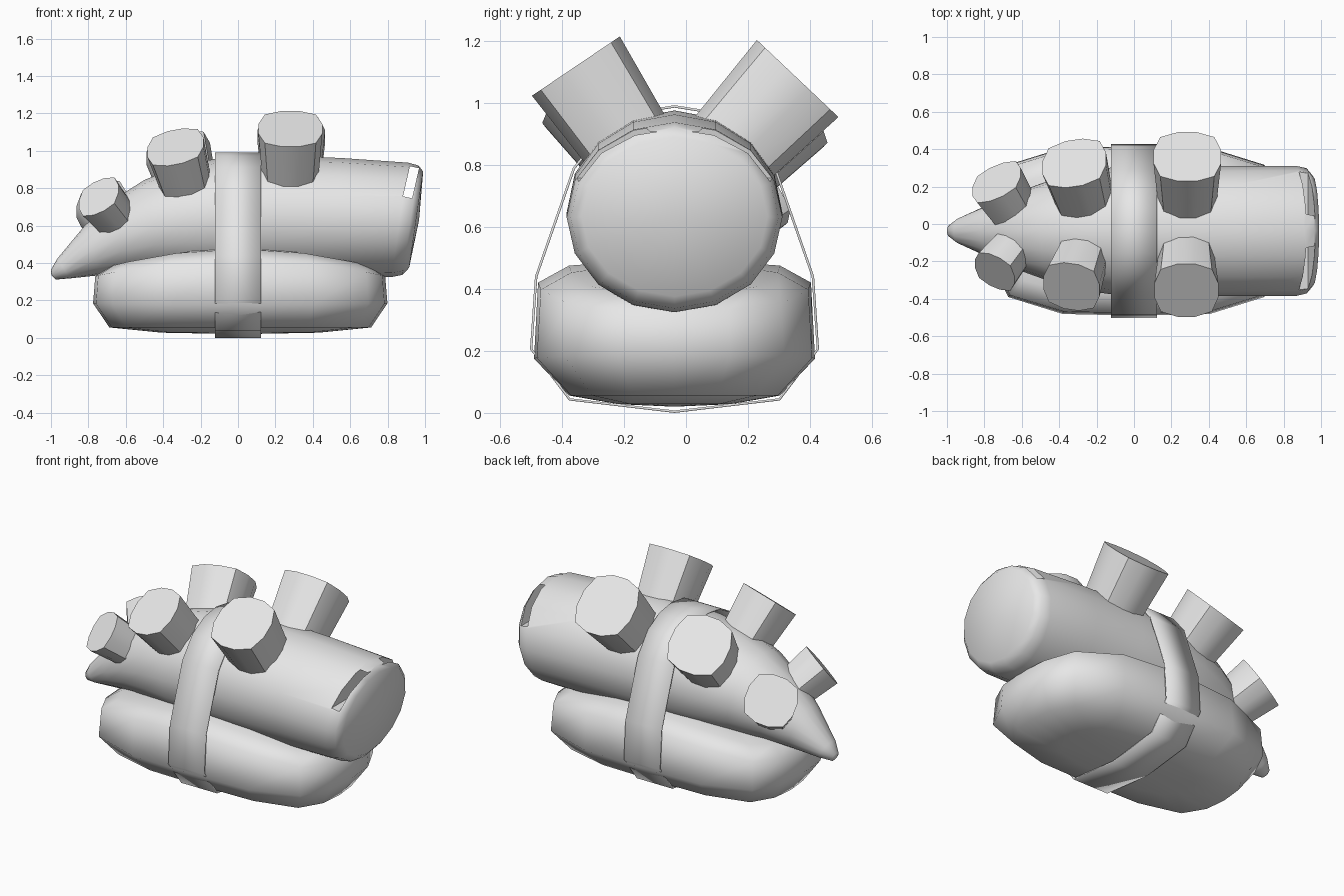
import bpy, bmesh, math
from mathutils import Vector

if "Cube" in bpy.data.objects:
    bpy.data.objects.remove(bpy.data.objects["Cube"])

YC = -0.037  # shared centre line of body, base and strap
grey = bpy.data.materials.new("light_grey")
grey.diffuse_color = (0.8, 0.8, 0.8, 1)
grey.use_nodes = True
grey.node_tree.nodes["Principled BSDF"].inputs["Base Color"].default_value = grey.diffuse_color


def finish(name, bm, angle):
    bmesh.ops.recalc_face_normals(bm, faces=bm.faces)
    me = bpy.data.meshes.new(name)
    bm.to_mesh(me)
    bm.free()
    me.materials.append(grey)
    me.shade_smooth()
    me.set_sharp_from_angle(angle=math.radians(angle))
    ob = bpy.data.objects.new(name, me)
    bpy.context.collection.objects.link(ob)
    return ob


def loft(name, rings, angle, start=None, end=None):
    """Skin closed rings; each end is a flat cap or a fan to a point."""
    bm = bmesh.new()
    vs = [[bm.verts.new(p) for p in r] for r in rings]
    n = len(vs[0])
    for a, b in zip(vs, vs[1:]):
        for i in range(n):
            bm.faces.new((a[i], a[(i + 1) % n], b[(i + 1) % n], b[i]))
    for r, tip in ((vs[0], start), (vs[-1], end)):
        if tip is None:
            bm.faces.new(r)
        else:
            t = bm.verts.new(tip)
            for i in range(n):
                bm.faces.new((r[i], r[(i + 1) % n], t))
    return finish(name, bm, angle)


# Tapered body: top x,z / bottom x,z / half width
sections = [
    (-1.0, .365, -.975, .312, .03), (-.965, .425, -.90, .318, .07),
    (-.82, .60, -.74, .335, .14), (-.68, .73, -.58, .35, .205),
    (-.50, .845, -.40, .345, .27), (-.32, .915, -.25, .33, .315),
    (-.12, .958, -.08, .32, .342), (.2, .975, .18, .315, .348),
    (.55, .962, .5, .32, .348), (.91, .937, .82, .325, .348),
    (.965, .922, .88, .337, .335), (.99, .89, .915, .375, .30),
]
rings = []
for tx, tz, bx, bz, ry in sections:
    c, h = Vector(((tx + bx) / 2, YC, (tz + bz) / 2)), Vector(((tx - bx) / 2, 0, (tz - bz) / 2))
    rings.append([c + h * math.cos(a) + Vector((0, ry * math.sin(a), 0))
                  for a in (math.tau * i / 16 for i in range(16))])
body = loft("body", rings, 50, start=(-.998, YC, .335), end=(.968, YC, .63))

# Slot running across the blunt end of the body
bpy.ops.mesh.primitive_cube_add(size=1, location=(.925, YC, .832), rotation=(0, math.radians(13), 0))
cutter = bpy.context.object
cutter.name = "slot_cutter"
cutter.scale = (.05, 1.2, .165)
cutter.hide_render = True
cutter.hide_set(True)
cutter.data.materials.append(grey)
cut = body.modifiers.new("slot", 'BOOLEAN')
cut.operation, cut.solver, cut.object = 'DIFFERENCE', 'EXACT', cutter

# Rounded base: one quarter of the plan, mirrored round
quarter = [(1, 0), (.98, .4), (.87, .78), (.5, .98), (0, 1)]
plan = quarter + [(-x, y) for x, y in quarter[-2::-1]]
plan += [(x, -y) for x, y in plan[-2:0:-1]]
rings = []
# height, half length, half width, drop toward the ends
for z, rx, ry, drop in [(.028, .42, .18, 0), (.056, .70, .34, 0), (.175, .787, .453, -.01),
                        (.42, .775, .44, .09), (.475, .69, .34, .09), (.485, .38, .2, .05)]:
    rings.append([(.012 + x * rx, YC + y * ry, z - drop * x * x) for x, y in plan])
loft("base", rings, 60, start=(.012, YC, .02), end=(.012, YC, .485))

# Strap wrapped round body and base
half = [(0, 0), (.34, .04), (.466, .205), (.45, .44), (.328, .79), (.23, .912), (.12, .973), (0, .992)]
loop = half + [(-y, z) for y, z in half[-2:0:-1]]
bm = bmesh.new()
edges = [[bm.verts.new((x, YC + y, z)) for y, z in loop] for x in (-.122, .122)]
n = len(loop)
for i in range(n):
    j = (i + 1) % n
    bm.faces.new((edges[0][i], edges[0][j], edges[1][j], edges[1][i]))
strap = finish("strap", bm, 32)
thick = strap.modifiers.new("thickness", 'SOLIDIFY')
thick.thickness, thick.offset = .008, -1


# Flared stubs with a rounded-square section
def stub(name, centre, normal, r, length):
    centre, w = Vector(centre), Vector(normal).normalized()
    u = (Vector((1, 0, 0)) - w * w.x).normalized()
    v = w.cross(u)
    ring = []
    for i in range(12):
        a = math.tau * (i + .5) / 12
        c, s = math.cos(a), math.sin(a)
        k = (abs(c) ** 3 + abs(s) ** 3) ** (-1 / 3)
        ring.append((u * c + v * s) * k)
    loft(name, [[centre - w * length + p * r * .82 for p in ring],
                [centre + p * r for p in ring]], 40)


stub("large_stub_front", (.28, -.355, 1.118), (0, -.56, .83), .172, .42)
stub("large_stub_back", (.285, .36, 1.078), (0, .69, .73), .182, .42)
stub("middle_stub_front", (-.335, -.335, 1.02), (-.22, -.58, .77), .155, .38)
stub("middle_stub_back", (-.32, .325, .985), (-.2, .68, .7), .175, .38)
stub("small_stub_front", (-.745, -.255, .755), (-.5, -.62, .6), .122, .3)
stub("small_stub_back", (-.735, .225, .715), (-.45, .7, .55), .145, .3)
